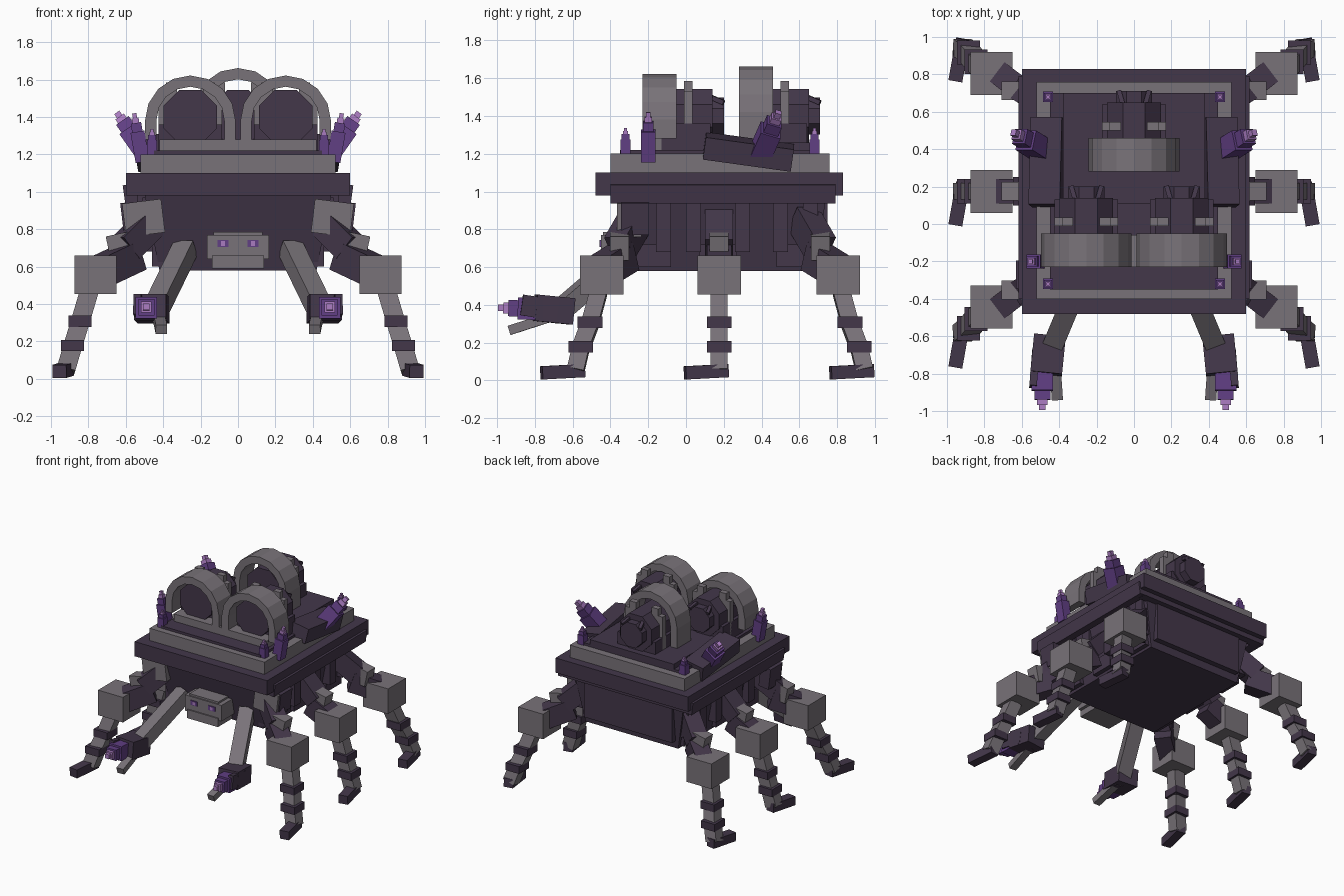
import bpy, math
from mathutils import Vector, Matrix

if "Cube" in bpy.data.objects:
    bpy.data.objects.remove(bpy.data.objects["Cube"])


def material(name, col):
    m = bpy.data.materials.new(name)
    m.diffuse_color = (*col, 1)
    m.use_nodes = True
    m.node_tree.nodes["Principled BSDF"].inputs["Base Color"].default_value = m.diffuse_color
    return m


GREY = material("warm_grey", (0.19, 0.17, 0.19))
DARK = material("dark_plum", (0.056, 0.038, 0.068))
PURPLE = material("deep_purple", (0.12, 0.05, 0.23))
LILAC = material("lilac", (0.40, 0.20, 0.53))


def mesh(name, verts, faces, mat):
    me = bpy.data.meshes.new(name)
    me.from_pydata(verts, [], faces)
    me.materials.append(mat)
    ob = bpy.data.objects.new(name, me)
    bpy.context.collection.objects.link(ob)
    return ob


QUADS = [(0, 3, 2, 1), (4, 5, 6, 7), (0, 1, 5, 4), (1, 2, 6, 5), (2, 3, 7, 6), (3, 0, 4, 7)]


def frustum(name, lo, hi, mat):
    """Solid between two rectangles given as (x0, x1, y0, y1, z)."""
    v = [(r[i], r[j], r[4]) for r in (lo, hi) for i, j in ((0, 2), (1, 2), (1, 3), (0, 3))]
    return mesh(name, v, QUADS, mat)


def box(name, x0, x1, y0, y1, z0, z1, mat):
    return frustum(name, (x0, x1, y0, y1, z0), (x0, x1, y0, y1, z1), mat)


def tilted(name, c, size, rx, ry, mat):
    a, b, d = (s / 2 for s in size)
    ob = box(name, -a, a, -b, b, -d, d, mat)
    ob.matrix_world = (Matrix.Translation(c) @ Matrix.Rotation(math.radians(ry), 4, 'Y')
                       @ Matrix.Rotation(math.radians(rx), 4, 'X'))
    return ob


def beam(name, a, b, w, h, mat):
    """Square bar from a to b: w is its sideways width, h its other thickness."""
    a, b = Vector(a), Vector(b)
    z = (b - a).normalized()
    hint = Vector((0, 1, 0)) if abs(z.z) > 0.7 else Vector((0, 0, 1))
    x = hint.cross(z).normalized()
    y = z.cross(x)
    v = [p + x * sx * w / 2 + y * sy * h / 2
         for p in (a, b) for sx, sy in ((-1, -1), (1, -1), (1, 1), (-1, 1))]
    return mesh(name, v, QUADS, mat)


def crystal(name, a, b, w):
    """Stepped crystal: wide dark shaft, then narrower bright tips."""
    a, b = Vector(a), Vector(b)
    for i, (s, e, k, m) in enumerate(((0, .62, 1, PURPLE), (.55, .8, .75, PURPLE),
                                      (.62, .9, .5, LILAC), (.8, 1, .3, LILAC))):
        beam(f"{name}_{i}", a.lerp(b, s), a.lerp(b, e), w * k, w * k, m)


def arch(name, cx, cz, y0, y1, r_out, r_in, base):
    """Faceted arch with straight feet."""
    n = 8
    ang = [math.pi * i / n for i in range(n + 1)]
    prof = [(r_out, base, r_in)]
    ring = [(cx + r_out, base, cx + r_in, base)]
    ring += [(cx + r_out * math.cos(t), cz + r_out * math.sin(t),
              cx + r_in * math.cos(t), cz + r_in * math.sin(t)) for t in ang]
    ring += [(cx - r_out, base, cx - r_in, base)]
    v, f = [], []
    for ox, oz, ix, iz in ring:
        v += [(ox, y0, oz), (ox, y1, oz), (ix, y1, iz), (ix, y0, iz)]
    for i in range(len(ring) - 1):
        for k in range(4):
            f.append((4 * i + k, 4 * i + 4 + k, 4 * i + 4 + (k + 1) % 4, 4 * i + (k + 1) % 4))
    e = 4 * (len(ring) - 1)
    f += [(0, 1, 2, 3), (e + 3, e + 2, e + 1, e)]
    return mesh(name, v, f, GREY)


def drum(name, cx, cz, y0, y1, r):
    n = 8
    v = [(cx + r * math.cos((i + .5) * math.tau / n), y, cz + r * math.sin((i + .5) * math.tau / n))
         for y in (y0, y1) for i in range(n)]
    f = [tuple(range(n)), tuple(range(2 * n - 1, n - 1, -1))]
    f += [(i, n + i, n + (i + 1) % n, (i + 1) % n) for i in range(n)]
    return mesh(name, v, f, DARK)


# Deck and hull
box("deck_rim", -.6, .6, -.48, .83, .98, 1.10, DARK)
box("deck_step", -.52, .52, -.4, .76, 1.10, 1.20, GREY)
box("deck_top", -.45, .45, -.35, .70, 1.18, 1.22, DARK)
box("rear_deck", -.38, .38, .11, .70, 1.2, 1.26, DARK)
frustum("hull", (-.42, .42, -.27, .70, .58), (-.50, .50, -.36, .74, .99), DARK)
box("rear_skirt", -.56, .56, .72, .79, .94, 1.0, DARK)
box("hull_back_panel", -.40, .40, .68, .75, .64, .95, DARK)

# Arches with their drums and posts
box("arch_sill", -.42, .42, -.23, -.06, 1.21, 1.28, GREY)
for i, (cx, cz, y) in enumerate(((-.255, 1.38, -.23), (.255, 1.38, -.23), (0, 1.42, .28))):
    arch(f"arch_{i}", cx, cz, y, y + .18, .242, .182, 1.25 if i == 2 else 1.28)
    drum(f"drum_{i}", cx, 1.40, y + .05, y + .37, .155)
    drum(f"drum_cap_{i}", cx, 1.40, y + .36, y + .43, .105)
    box(f"drum_base_{i}", cx - .17, cx + .17, y + .1, y + .36, 1.2, 1.36, DARK)
    for s in (-1, 1):
        px = cx + s * .125
        box(f"post_{i}", px - .045, px + .045, y + .22, y + .265, 1.22, 1.53, GREY)
        box(f"post_top_{i}", cx + s * .1 - .03, cx + s * .1 + .03, y + .22, y + .265, 1.5, 1.585, GREY)
        beam(f"drum_prong_{i}", (cx + s * .06, y + .36, 1.5), (cx + s * .08, y + .43, 1.47), .025, .025, DARK)

# Head with eyes
box("head", -.165, .165, -.45, -.24, .64, .77, GREY)
box("jaw", -.14, .14, -.46, -.24, .59, .66, GREY)
box("brow", -.13, .13, -.44, -.24, .76, .785, GREY)

for s in (-1, 1):
    eye = sorted((s * .05, s * .11))
    box("eye", *eye, -.457, -.449, .705, .742, PURPLE)
    glint = sorted((s * .07, s * .09))
    box("pupil", *glint, -.459, -.456, .71, .737, LILAC)

    # Side skirt, shoulder blocks, hull ribs
    tilted("side_skirt", (s * .575, .195, .99), (.07, 1.19, .10), 0, s * 8, DARK)
    tilted("shoulder_block", (s * .505, -.30, .86), (.21, .13, .18), 0, s * 7, GREY)
    tilted("shoulder_guard", (s * .575, -.27, .86), (.09, .15, .17), 0, s * 7, DARK)
    for y in (-.12, .04, .30, .50, .66):
        box("hull_rib", *sorted((s * .40, s * .51)), y - .04, y + .04, .68, .97, DARK)
    for y in (-.18, .17, .58):
        box("hull_foot", *sorted((s * .38, s * .46)), y - .1, y + .1, .60, .72, DARK)

    # Deck flaps and crystals
    tilted("deck_flap", (s * .465, .33, 1.21), (.17, .47, .12), -8, s * 10, DARK)
    crystal("rear_crystal", (s * .47, .38, 1.17), (s * .645, .49, 1.42), .11)
    crystal("front_crystal", (s * .51, -.20, 1.16), (s * .555, -.20, 1.42), .075)
    for y in (-.32, .68):
        crystal("corner_crystal", (s * .46, y, 1.18), (s * .46, y, 1.335), .055)

    # Front arms with crystal claws
    beam("arm", (s * .28, -.28, .70), (s * .455, -.70, .34), .11, .10, GREY)
    beam("claw_base", (s * .45, -.60, .365), (s * .47, -.80, .385), .17, .14, DARK)
    beam("claw_side", (s * .525, -.68, .37), (s * .54, -.87, .40), .04, .11, DARK)
    beam("lower_prong", (s * .43, -.64, .36), (s * .41, -.935, .265), .06, .05, GREY)
    crystal("claw_crystal", (s * .49, -.72, .375), (s * .49, -.995, .385), .115)

    # Six jointed legs: knee centre y, lean of the shin, hip anchor y
    for name, ky, lean, hy in (("front", -.445, -.14, -.26), ("middle", .175, 0, .175),
                               ("rear", .805, .14, .62)):
        fy = ky + lean
        beam(f"{name}_hip", (s * .44, hy, .86), (s * .60, (hy + ky) / 2, .70), .13, .15, DARK)
        beam(f"{name}_thigh", (s * .55, hy + (ky - hy) * .3, .66),
             (s * .72, ky, .58), .13, .16, DARK)
        tilted(f"{name}_hip_joint", (s * .635, (hy + ky) / 2, .71), (.12, .10, .13), 0, s * 12, GREY)
        box(f"{name}_knee", *sorted((s * .65, s * .875)), ky - .115, ky + .115, .455, .66, GREY)
        a = Vector((s * .795, ky + lean * .12, .47))
        b = Vector((s * .845, ky + lean * .45, .30))
        c = Vector((s * .885, ky + lean * .8, .17))
        d = Vector((s * .92, fy, .05))
        for k, (p, q) in enumerate(((a, b), (b, c), (c, d))):
            beam(f"{name}_shin_{k}", p, q, .10, .09, GREY)
        for k, p in enumerate((b, c)):
            tilted(f"{name}_band_{k}", p + Vector((0, 0, .008)), (.125, .13, .06), 0, 0, DARK)
        beam(f"{name}_foot", (s * .915, fy + .045, .052), (s * .955, fy - .18, .04), .075, .07, DARK)
